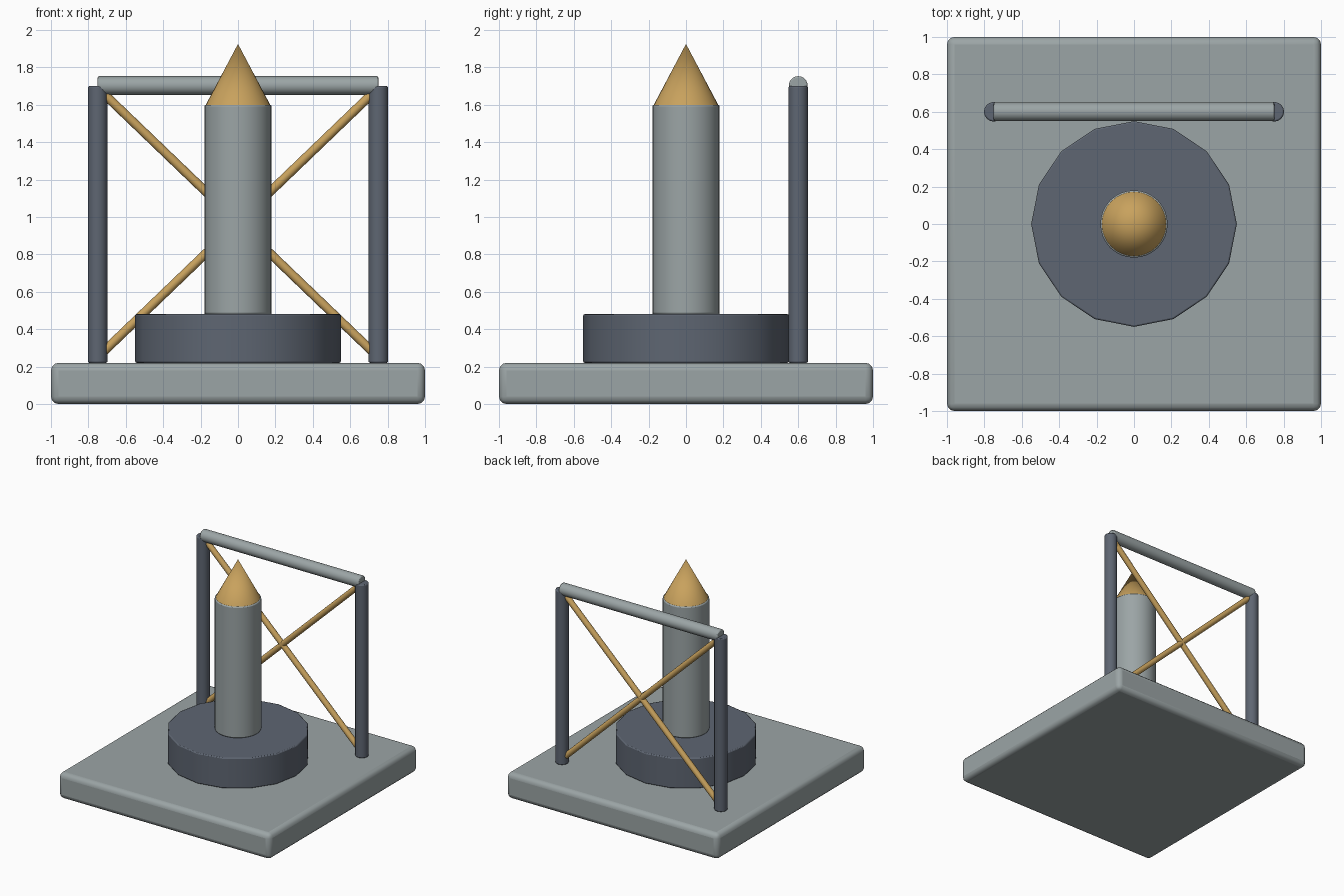
import bpy, math
from mathutils import Vector

if "Cube" in bpy.data.objects:
    bpy.data.objects.remove(bpy.data.objects["Cube"])


def material(name, rgb):
    m = bpy.data.materials.new(name)
    m.diffuse_color = (*rgb, 1)
    m.use_nodes = True
    m.node_tree.nodes["Principled BSDF"].inputs["Base Color"].default_value = m.diffuse_color
    return m


GREY = material("light grey", (0.33, 0.375, 0.38))
DARK = material("slate grey", (0.112, 0.132, 0.168))
GOLD = material("gold", (0.58, 0.36, 0.11))


def finish(name, mat, bevel=0, segments=2):
    ob = bpy.context.object
    ob.name = name
    ob.data.materials.append(mat)
    if bevel:
        mod = ob.modifiers.new("rounded edges", 'BEVEL')
        mod.width, mod.segments = bevel, segments
        mod.limit_method, mod.angle_limit = 'ANGLE', math.radians(40)
    bpy.ops.object.shade_smooth_by_angle(angle=math.radians(35))
    return ob


def rod(name, a, b, radius, mat, sides=24, bevel=0):
    """Cylinder running from point a to point b."""
    a, b = Vector(a), Vector(b)
    d = b - a
    bpy.ops.mesh.primitive_cylinder_add(
        vertices=sides, radius=radius, depth=d.length, location=(a + b) / 2,
        rotation=d.to_track_quat('Z', 'Y').to_euler())
    return finish(name, mat, bevel)


# Square base slab
bpy.ops.mesh.primitive_cube_add(size=1, location=(0, 0, 0.11))
bpy.context.object.scale = (2, 2, 0.22)
bpy.ops.object.transform_apply(location=False, rotation=False, scale=True)
finish("base_slab", GREY, 0.04, 3)

# Round pedestal, column and pointed cap
rod("pedestal", (0, 0, 0.22), (0, 0, 0.48), 0.55, DARK, 16, 0.008)
rod("column", (0, 0, 0.48), (0, 0, 1.60), 0.18, GREY, 32, 0.008)
bpy.ops.mesh.primitive_cone_add(vertices=32, radius1=0.172, radius2=0,
                                depth=0.325, location=(0, 0, 1.7625))
finish("pointed_cap", GOLD)

# Rear frame: posts with crossed braces
FRAME_Y = 0.6
for side, x in (("left", -0.75), ("right", 0.75)):
    rod(side + "_post", (x, FRAME_Y, 0.22), (x, FRAME_Y, 1.70), 0.052, DARK,
        bevel=0.008)
    rod(side + "_brace", (x, FRAME_Y, 0.25), (-x, FRAME_Y, 1.69), 0.024, GOLD, 16)

# Top beam
rod("top_beam", (-0.75, FRAME_Y, 1.703), (0.75, FRAME_Y, 1.703), 0.05, GREY,
    bevel=0.008)
